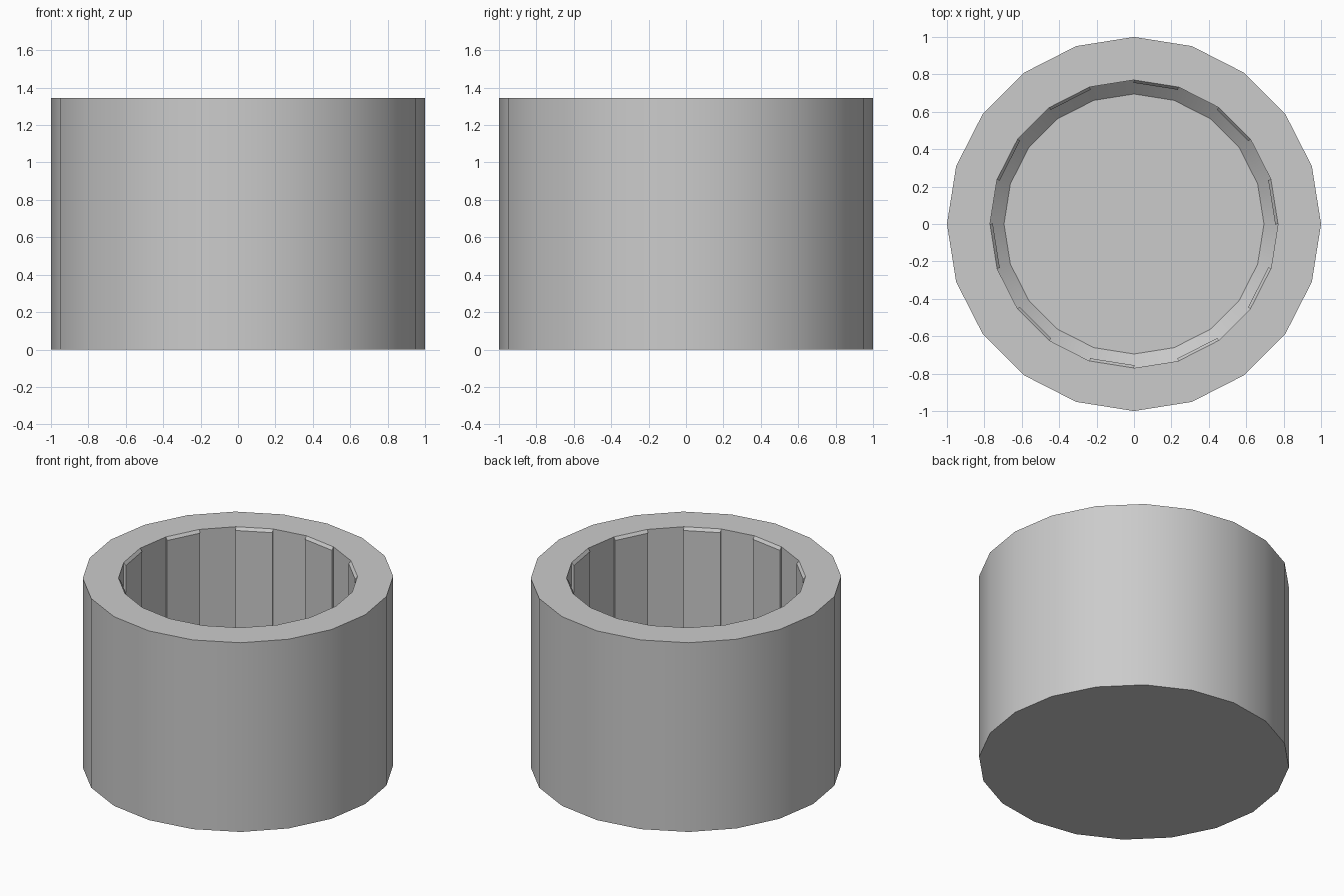
import bpy, bmesh
from math import cos, sin, tau, radians

if "Cube" in bpy.data.objects:
    bpy.data.objects.remove(bpy.data.objects["Cube"])

SIDES = 20
# Profile (radius, height): outer foot, outer rim, inner rim, wall foot, floor edge
PROFILE = [(1.0, 0.0), (1.0, 1.345), (0.77, 1.345), (0.77, 0.30), (0.695, 0.23)]

bm = bmesh.new()
rings = [[bm.verts.new((r * cos(tau * i / SIDES), r * sin(tau * i / SIDES), z))
          for i in range(SIDES)] for r, z in PROFILE]

# Cup body: outer wall, rim, inner wall and sloped floor edge
wall = []
for k in range(len(rings) - 1):
    a, b = rings[k], rings[k + 1]
    for i in range(SIDES):
        j = (i + 1) % SIDES
        face = bm.faces.new((a[i], a[j], b[j], b[i]))
        if k == 2:
            wall.append(face)
bm.faces.new(list(reversed(rings[0])))   # underside
bm.faces.new(rings[-1])                  # inside floor
bm.normal_update()

# Shallow raised pads on every other inner wall face, bevelled top and bottom
pads = wall[::2]
bmesh.ops.inset_individual(bm, faces=pads, thickness=0.0, depth=0.0)
for face in pads:
    normal = face.normal.copy()
    normal.z = 0
    normal.normalize()
    middle = face.calc_center_median()
    if normal.dot(middle) > 0:
        normal.negate()
    for v in face.verts:
        v.co += normal * 0.015
        v.co.z += -0.02 if v.co.z > middle.z else 0.02

bmesh.ops.recalc_face_normals(bm, faces=bm.faces)
mesh = bpy.data.meshes.new("cup")
bm.to_mesh(mesh)
bm.free()
cup = bpy.data.objects.new("cup", mesh)
bpy.context.collection.objects.link(cup)
bpy.context.view_layer.objects.active = cup
cup.select_set(True)
bpy.ops.object.shade_smooth_by_angle(angle=radians(30))
